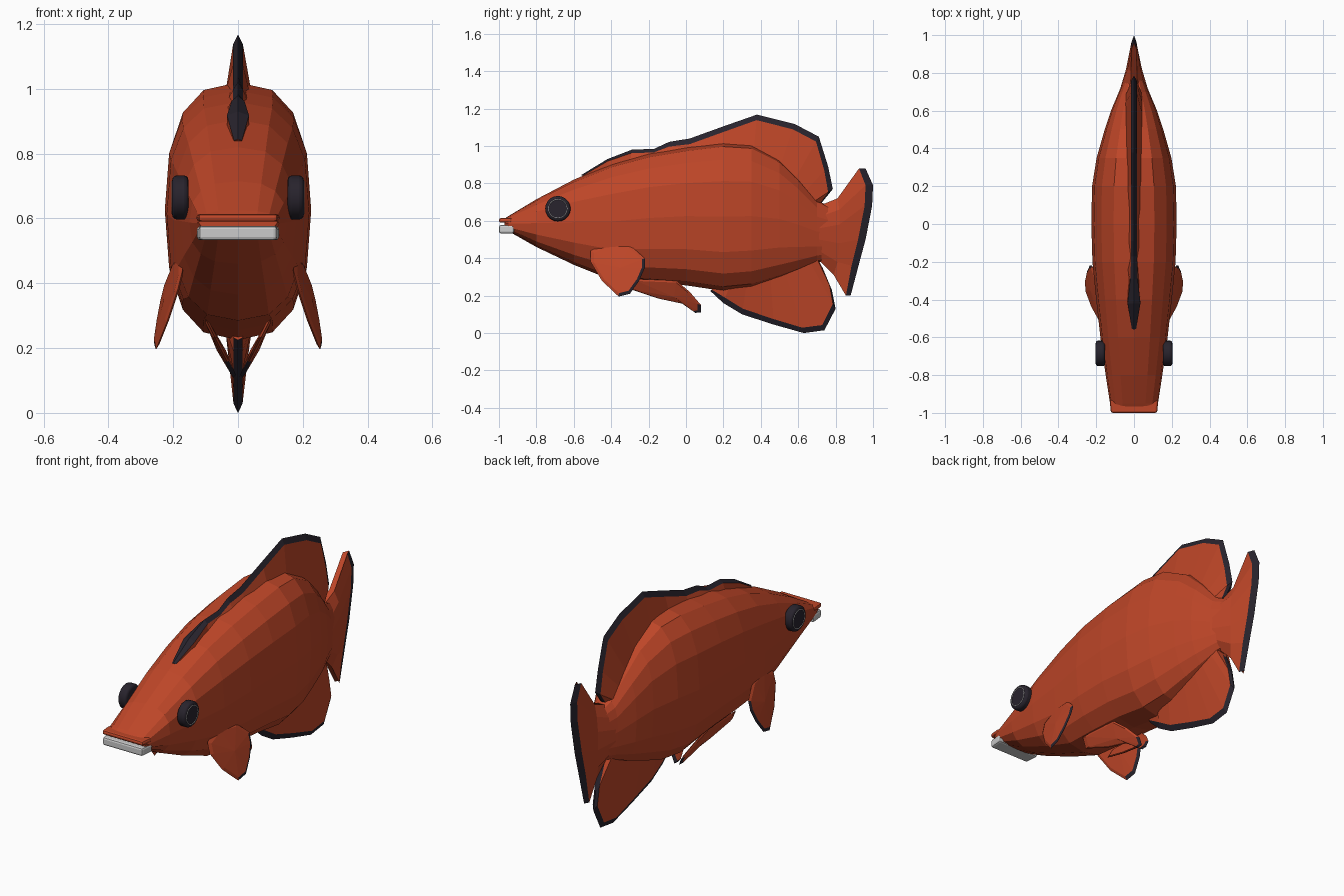
import bpy, bmesh, math
from mathutils import Vector

if "Cube" in bpy.data.objects:
    bpy.data.objects.remove(bpy.data.objects["Cube"])


def material(name, rgb):
    m = bpy.data.materials.new(name)
    m.diffuse_color = (*rgb, 1)
    m.use_nodes = True
    m.node_tree.nodes["Principled BSDF"].inputs["Base Color"].default_value = m.diffuse_color
    return m


RED = material("red", (0.515, 0.061, 0.021))
DARK = material("dark", (0.021, 0.017, 0.026))
PALE = material("pale", (0.62, 0.62, 0.6))


def finish(bm, name, mats):
    bmesh.ops.recalc_face_normals(bm, faces=bm.faces)
    me = bpy.data.meshes.new(name)
    bm.to_mesh(me)
    bm.free()
    for m in mats:
        me.materials.append(m)
    ob = bpy.data.objects.new(name, me)
    bpy.context.collection.objects.link(ob)
    return ob


def loft(name, rings, dark=()):
    # skin closed rings; segments listed in dark get the second material
    bm = bmesh.new()
    vs = [[bm.verts.new(p) for p in r] for r in rings]
    n = len(rings[0])
    for a, b in zip(vs, vs[1:]):
        for j in range(n):
            k = (j + 1) % n
            f = bm.faces.new((a[j], a[k], b[k], b[j]))
            f.material_index = int(j in dark)
    bm.faces.new(vs[0])
    bm.faces.new(vs[-1])
    return finish(bm, name, [RED, DARK])


def fin(name, rows, tip):
    # rows: (points in y-z, half widths) from the root out to the rim
    rings = []
    for i, t in enumerate(tip):
        side = [(w[i], *p[i]) for p, w in rows]
        rings.append(side + [(0, *t)] + [(-x, y, z) for x, y, z in reversed(side)])
    k = len(rows)
    return loft(name, rings, (k - 1, k))


def inset(tip, base, depth):
    out = []
    for t, b, d in zip(tip, base, depth):
        t, b = Vector(t), Vector(b)
        out.append(tuple(t + (b - t).normalized() * d))
    return out


def leaf_fin(name, outline, dark, x_at, thick):
    # lens-shaped paired fin: flat outline placed on a tilted sheet
    c = sum((Vector(p) for p in outline), Vector((0, 0))) / len(outline)
    for s, label in ((1, "left"), (-1, "right")):
        bm = bmesh.new()

        def vert(p, off=0):
            return bm.verts.new((s * (x_at(*p) + off), *p))
        tips = [vert(p) for p in outline]
        n = len(tips)
        for o in (thick, -thick):
            mid = vert(c, o)
            rim = [vert(c + (Vector(p) - c) * 0.88, o * 0.5) for p in outline]
            for i in range(n):
                k = (i + 1) % n
                bm.faces.new((mid, rim[i], rim[k]))
                f = bm.faces.new((rim[i], tips[i], tips[k], rim[k]))
                f.material_index = int(i in dark)
        finish(bm, f"{name}_{label}", [RED, DARK])


def box(name, x, y0, y1, z0, z1, mat):
    bm = bmesh.new()
    bmesh.ops.create_cube(bm, size=1)
    for v in bm.verts:
        taper = 1.06 if v.co.y > 0 else 1
        v.co = (v.co.x * 2 * x * taper, y0 if v.co.y < 0 else y1, z0 if v.co.z < 0 else z1)
    ob = finish(bm, name, [mat])
    b = ob.modifiers.new("bevel", "BEVEL")
    b.width, b.segments = 0.01, 2


# body: y, top, bottom, half width
sections = [(-.97, .612, .565, .122), (-.95, .625, .545, .127), (-.8, .715, .46, .15),
            (-.6, .82, .365, .178), (-.4, .905, .285, .2), (-.2, .96, .27, .22),
            (0, .995, .255, .226), (.2, 1.02, .225, .222), (.35, 1.01, .24, .198),
            (.5, .93, .29, .155), (.6, .83, .33, .122), (.7, .71, .375, .08),
            (.76, .68, .39, .055)]


def power(v, e):
    return math.copysign(abs(v) ** e, v)


N = 16
rings = []
for y, top, bot, w in sections:
    ring = []
    for i in range(N):
        a = 2 * math.pi * i / N
        ring.append((w * power(math.cos(a), .77), y,
                     (top + bot) / 2 + (top - bot) / 2 * power(math.sin(a), .77)))
    rings.append(ring)
loft("body", rings)

# dorsal fin
tip = [(-.56, .845), (-.42, .93), (-.29, .98), (-.17, .985), (-.09, 1.022), (.02, 1.04),
       (.2, 1.105), (.38, 1.168), (.58, 1.118), (.71, 1.05), (.76, .89), (.785, .77), (.72, .69)]
base = [(-.5, .8), (-.42, .84), (-.3, .9), (-.18, .92), (-.09, .94), (.02, .95), (.2, .97),
        (.36, .95), (.5, .88), (.58, .82), (.64, .76), (.68, .7), (.66, .66)]
rim = inset(tip, base, [.008, .012, .018, .02, .025] + [.03] * 7 + [.01])
fin("dorsal_fin", [(base, [.01, .035, .03] + [.045] * 9 + [.03]),
                   (rim, [.012, .034, .02] + [.015] * 10)], tip)

# anal fin
tip = [(.13, .225), (.2, .16), (.3, .1), (.47, .045), (.63, 0), (.74, .015), (.8, .13),
       (.78, .23), (.73, .35)]
base = [(.2, .3), (.25, .3), (.33, .3), (.45, .33), (.52, .36), (.58, .38), (.64, .42),
        (.68, .44), (.67, .45)]
fin("anal_fin", [(base, [.02] + [.05] * 7 + [.03]),
                 (inset(tip, base, [.01] + [.03] * 7 + [.01]), [.014] * 9)], tip)

# tail fin
tip = [(.96, .88), (1, .79), (.995, .68), (.96, .5), (.925, .37), (.88, .2)]
rim = [(.925, .88), (.96, .79), (.955, .68), (.92, .5), (.885, .36), (.855, .2)]
mid = [(.81, .72), (.82, .66), (.82, .58), (.82, .48), (.81, .38), (.79, .31)]
base = [(.71, .68), (.71, .62), (.71, .56), (.71, .5), (.71, .44), (.71, .39)]
fin("tail_fin", [(base, [.02, .06, .075, .075, .06, .02]),
                 (mid, [.015, .035, .042, .042, .035, .015]), (rim, [.014] * 6)], tip)

# paired pectoral and pelvic fins
leaf_fin("pectoral_fin",
         [(-.51, .44), (-.42, .483), (-.3, .47), (-.22, .4), (-.22, .35), (-.25, .28),
          (-.3, .21), (-.36, .195), (-.45, .28), (-.51, .38)], (3, 4, 5, 6),
         lambda y, z: .165 + .25 * (.47 - z) + .14 * (y + .5), .014)
leaf_fin("pelvic_fin",
         [(-.29, .29), (-.3, .235), (-.15, .185), (-.02, .157), (.05, .108), (.08, .11),
          (.08, .15), (.02, .22), (-.05, .28)], (3, 4, 5),
         lambda y, z: max(.014, .09 - .5 * (.27 - z)), .014)

# lips
box("upper_lip", .122, -1, -.93, .59, .614, RED)
box("lower_lip", .12, -1, -.92, .533, .577, PALE)

# eyes with a thin pale ring
for s, label in ((1, "left"), (-1, "right")):
    bpy.ops.mesh.primitive_cylinder_add(vertices=20, radius=.068, depth=.05,
                                        location=(s * .178, -.685, .665),
                                        rotation=(0, math.pi / 2, 0))
    eye = bpy.context.object
    eye.name = f"eye_{label}"
    eye.data.materials.append(DARK)
    b = eye.modifiers.new("bevel", "BEVEL")
    b.width, b.segments = .014, 3
    bpy.ops.object.shade_smooth_by_angle()
    bpy.ops.mesh.primitive_torus_add(major_radius=.05, minor_radius=.002, major_segments=20,
                                     minor_segments=6, location=(s * .203, -.685, .665),
                                     rotation=(0, math.pi / 2, 0))
    ring = bpy.context.object
    ring.name = f"eye_ring_{label}"
    ring.data.materials.append(PALE)
